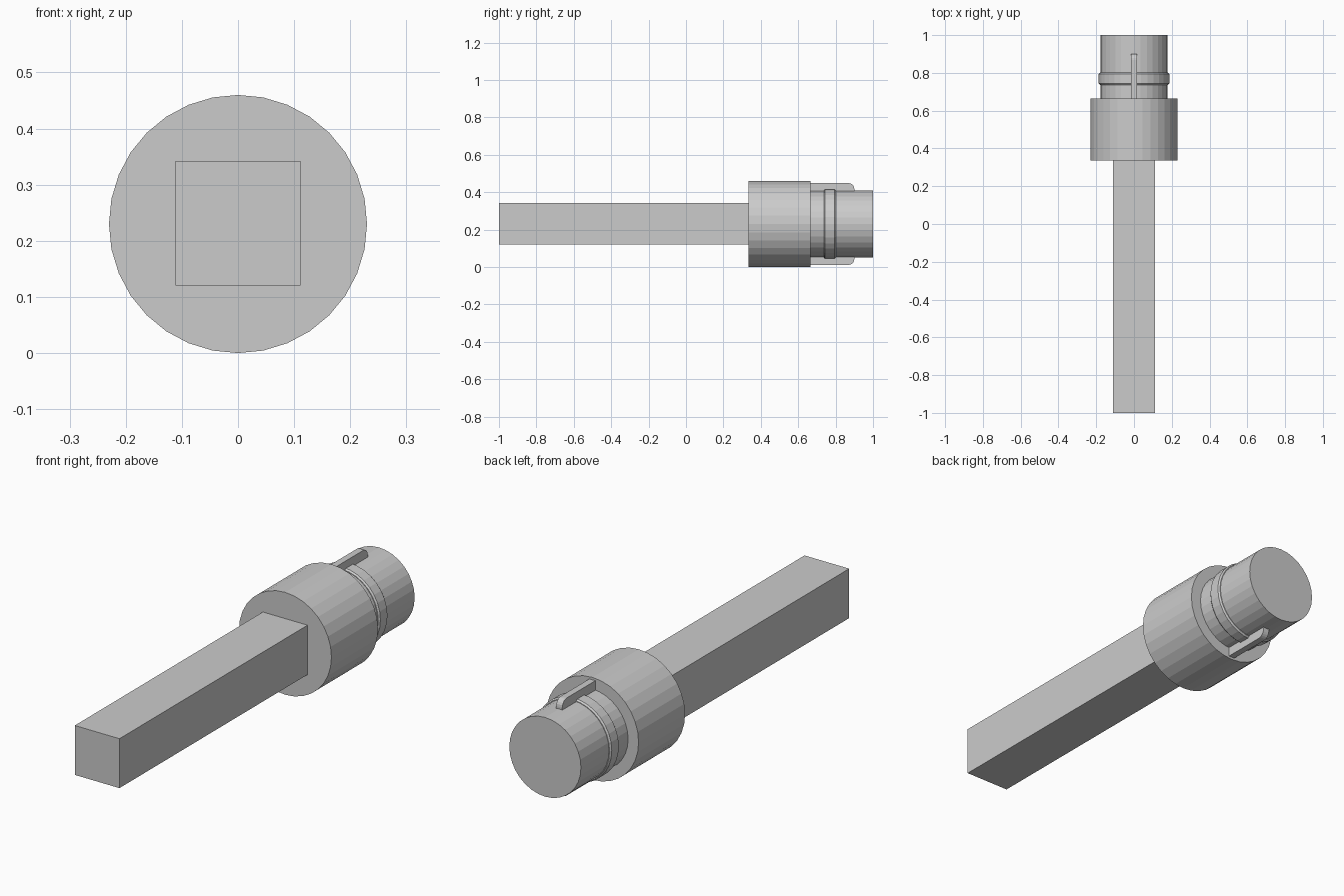
import bpy, bmesh, math

if "Cube" in bpy.data.objects:
    bpy.data.objects.remove(bpy.data.objects["Cube"])

SIDES = 32
AXIS_Z = 0.23


def make_object(name, bm):
    bmesh.ops.recalc_face_normals(bm, faces=bm.faces)
    mesh = bpy.data.meshes.new(name)
    bm.to_mesh(mesh)
    bm.free()
    obj = bpy.data.objects.new(name, mesh)
    bpy.context.collection.objects.link(obj)
    return obj


def lathe(name, profile, closed=False):
    """Turn (y, radius) points around the long axis; cap the ends unless closed."""
    bm = bmesh.new()
    rings = []
    for y, r in profile:
        angles = [2 * math.pi * i / SIDES for i in range(SIDES)]
        rings.append([bm.verts.new((r * math.sin(a), y, AXIS_Z + r * math.cos(a)))
                      for a in angles])
    pairs = list(zip(rings, rings[1:]))
    if closed:
        pairs.append((rings[-1], rings[0]))
    else:
        bm.faces.new(rings[0])
        bm.faces.new(rings[-1])
    for a, b in pairs:
        for i in range(SIDES):
            j = (i + 1) % SIDES
            bm.faces.new((a[i], a[j], b[j], b[i]))
    return make_object(name, bm)


def extrude_x(name, outline, half_width):
    """Extrude a (y, z) outline symmetrically across x."""
    bm = bmesh.new()
    face = bm.faces.new([bm.verts.new((-half_width, y, z)) for y, z in outline])
    result = bmesh.ops.extrude_face_region(bm, geom=[face])
    verts = [v for v in result["geom"] if isinstance(v, bmesh.types.BMVert)]
    bmesh.ops.translate(bm, verts=verts, vec=(2 * half_width, 0, 0))
    if not any(f.calc_center_median().x < -half_width + 1e-5 for f in bm.faces):
        bm.faces.new([v for v in bm.verts if v.co.x < 0])
    return make_object(name, bm)


# Square shank
extrude_x("square_shank", [(-1, 0.12), (0.335, 0.12), (0.335, 0.342), (-1, 0.342)], 0.111)

# Wide collar and narrower round tip
lathe("collar", [(0.335, 0.23), (0.665, 0.23)])
lathe("round_tip", [(0.665, 0.178), (1.0, 0.178)])

# Retaining ring with softened edges
lathe("retaining_ring", [(0.737, 0.170), (0.737, 0.181), (0.744, 0.187),
                         (0.794, 0.187), (0.801, 0.181), (0.801, 0.170)], closed=True)

# Thin locating fins above and below the tip, each with a rounded outer corner
FIN_END, FIN_R, CORNER = 0.90, 0.219, 0.032
for name, side in (("upper_fin", 1), ("lower_fin", -1)):
    outline = [(0.665, 0.16), (FIN_END, 0.16)]
    for i in range(6):
        a = math.radians(18 * i)
        outline.append((FIN_END - CORNER + CORNER * math.cos(a),
                        FIN_R - CORNER + CORNER * math.sin(a)))
    outline.append((0.665, FIN_R))
    extrude_x(name, [(y, AXIS_Z + side * r) for y, r in outline], 0.015)
